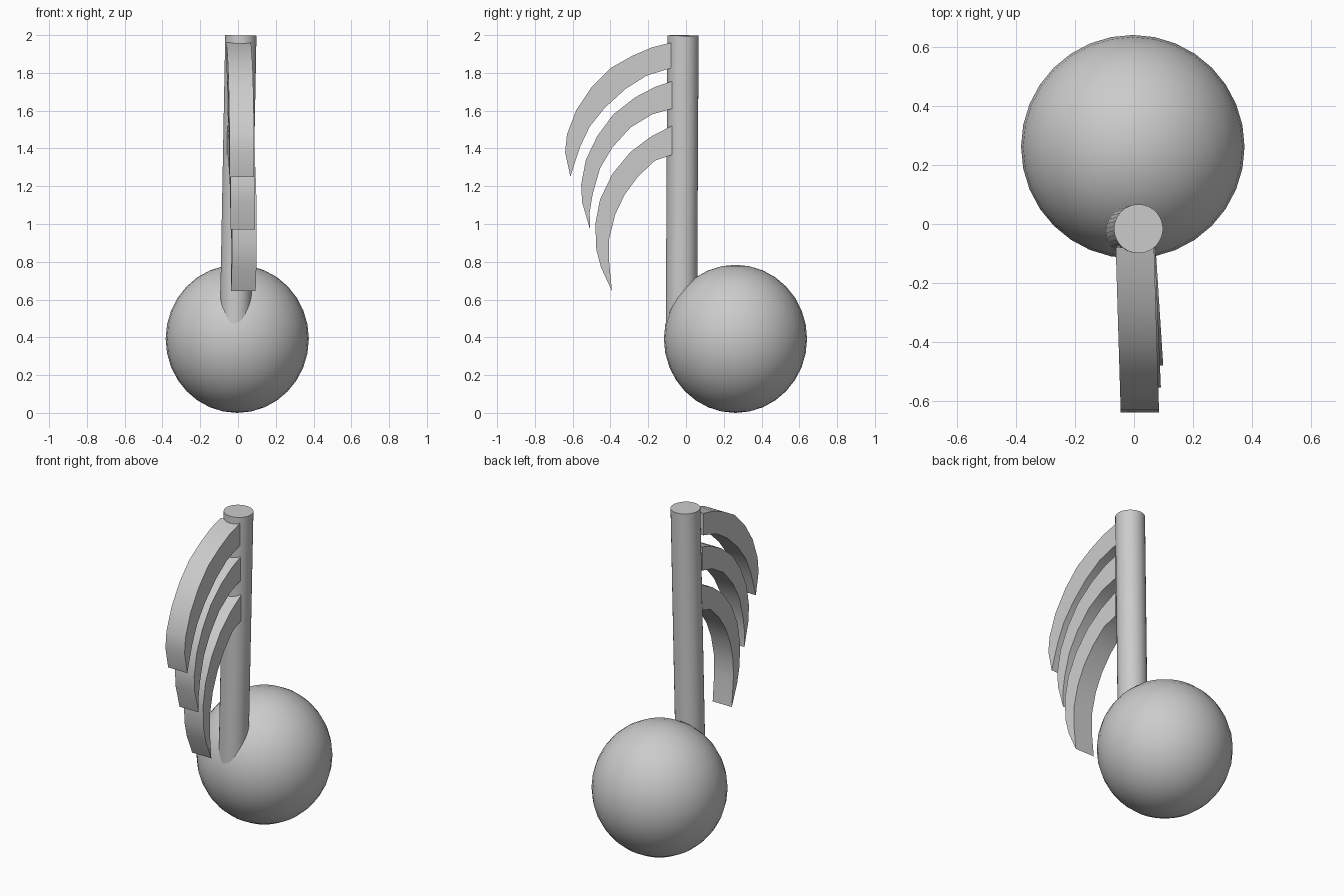
import bpy, bmesh
from math import radians
from mathutils import Vector, Matrix

default = bpy.data.objects.get("Cube")
if default:
    bpy.data.objects.remove(default, do_unlink=True)

grey = bpy.data.materials.new("plain_grey")
grey.use_nodes = True
grey.diffuse_color = (0.6, 0.6, 0.6, 1)
grey.node_tree.nodes["Principled BSDF"].inputs["Base Color"].default_value = (0.6, 0.6, 0.6, 1)


def finish(name, bm):
    """Turn a bmesh into a grey object, smooth except at sharp edges."""
    bmesh.ops.recalc_face_normals(bm, faces=bm.faces)
    mesh = bpy.data.meshes.new(name)
    bm.to_mesh(mesh)
    bm.free()
    mesh.materials.append(grey)
    obj = bpy.data.objects.new(name, mesh)
    bpy.context.collection.objects.link(obj)
    bpy.ops.object.select_all(action="DESELECT")
    obj.select_set(True)
    bpy.context.view_layer.objects.active = obj
    bpy.ops.object.shade_smooth_by_angle(angle=radians(35))
    return obj


# Note head: slightly tall ball
bm = bmesh.new()
bmesh.ops.create_uvsphere(bm, u_segments=32, v_segments=16, radius=1)
bmesh.ops.transform(bm, verts=bm.verts, matrix=Matrix.Translation((-0.004, 0.262, 0.396))
                    @ Matrix.Diagonal((0.379, 0.379, 0.392, 1)))
bmesh.ops.translate(bm, verts=bm.verts, vec=(0, 0, -min(v.co.z for v in bm.verts)))
finish("note_head", bm)

# Stem: gently leaning cylinder, sunk into the head
low, high = Vector((-0.016, -0.025, 0.35)), Vector((0.015, -0.016, 1.998))
axis = high - low
bm = bmesh.new()
bmesh.ops.create_cone(bm, cap_ends=True, segments=32, radius1=0.083, radius2=0.083,
                      depth=axis.length)
bmesh.ops.transform(bm, verts=bm.verts, matrix=Matrix.Translation((low + high) / 2)
                    @ axis.to_track_quat("Z", "Y").to_matrix().to_4x4())
finish("stem", bm)


def flag(name, outer, inner, root_x, tip_x, half_width=0.065):
    """Extrude a curved blade, outlined in y and z, drifting sideways to its tip."""
    outline = outer + inner[::-1]
    y0, y1 = outer[0][0], min(y for y, z in outline)
    bm = bmesh.new()
    sides = []
    for s in (-half_width, half_width):
        sides.append([bm.verts.new((root_x + (tip_x - root_x) * (y - y0) / (y1 - y0) + s, y, z))
                      for y, z in outline])
    a, b = sides
    bm.faces.new(a)
    bm.faces.new(b[::-1])
    for i in range(len(outline)):
        j = (i + 1) % len(outline)
        bm.faces.new((a[j], a[i], b[i], b[j]))
    finish(name, bm)


# Three curved flags, each tapering to the shared tip point
flag("flag_top",
     [(-.08, 1.96), (-.18, 1.935), (-.285, 1.89), (-.4, 1.825), (-.5, 1.725),
      (-.58, 1.605), (-.63, 1.475), (-.64, 1.38), (-.612, 1.25)],
     [(-.08, 1.825), (-.21, 1.785), (-.32, 1.715), (-.43, 1.615), (-.51, 1.515),
      (-.56, 1.41), (-.59, 1.32)], 0.003, 0.02)
flag("flag_middle",
     [(-.075, 1.755), (-.165, 1.725), (-.27, 1.67), (-.385, 1.58), (-.47, 1.465),
      (-.53, 1.34), (-.555, 1.21), (-.55, 1.115), (-.508, 0.97)],
     [(-.075, 1.61), (-.18, 1.58), (-.295, 1.51), (-.39, 1.405), (-.455, 1.295),
      (-.495, 1.155), (-.51, 1.06)], 0.006, 0.026)
flag("flag_bottom",
     [(-.075, 1.52), (-.19, 1.46), (-.295, 1.38), (-.39, 1.265), (-.455, 1.13),
      (-.48, 1.0), (-.475, 0.865), (-.45, 0.77), (-.392, 0.645)],
     [(-.075, 1.365), (-.165, 1.335), (-.255, 1.25), (-.325, 1.155), (-.375, 1.05),
      (-.407, 0.92), (-.408, 0.81)], 0.008, 0.034)
